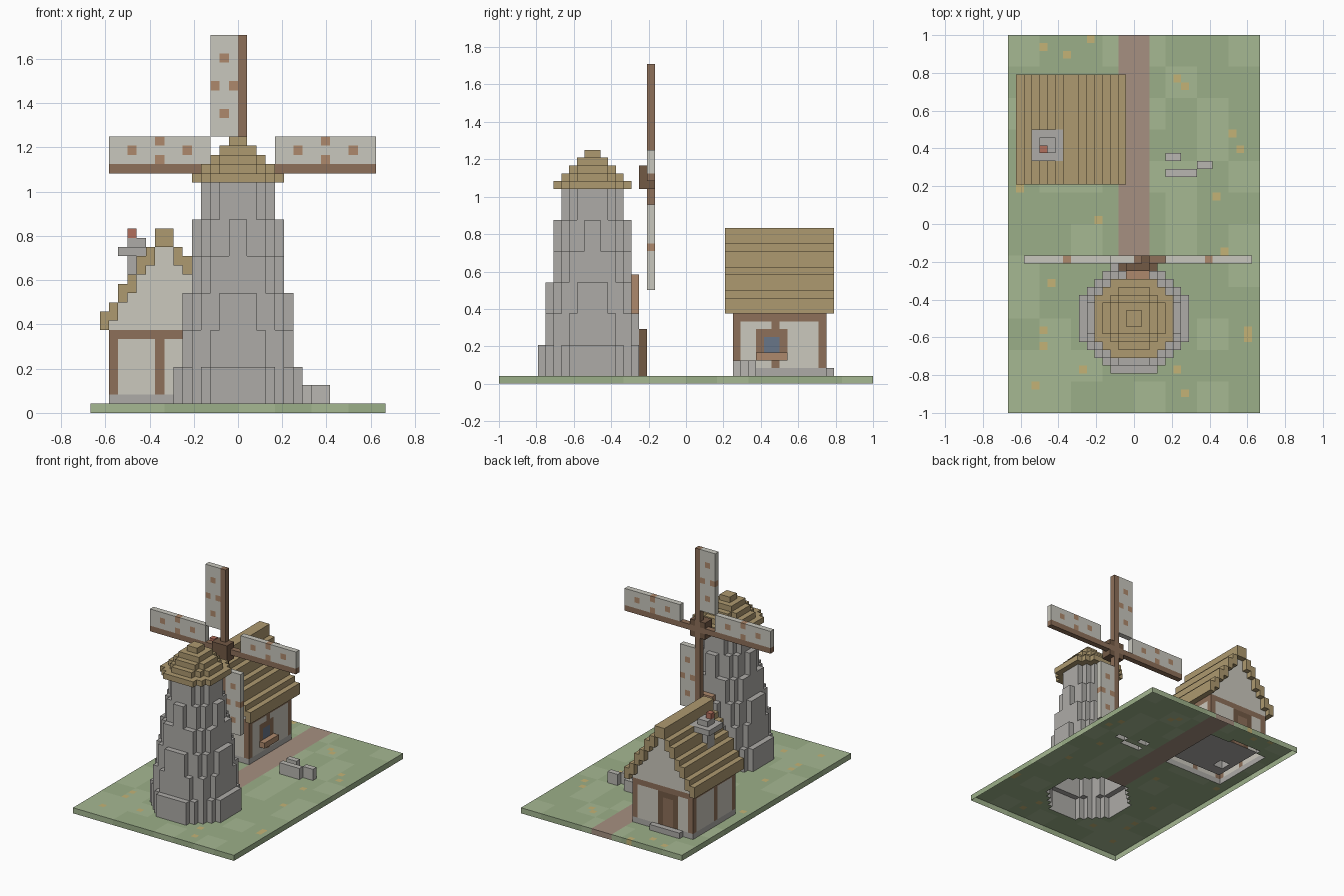
import bpy, random
from math import floor

if "Cube" in bpy.data.objects:
    bpy.data.objects.remove(bpy.data.objects["Cube"])

U = 1 / 24                      # one block
random.seed(4)
COLORS = {
    "grass": (0.33, 0.43, 0.25), "light_grass": (0.38, 0.48, 0.29), "flower": (0.55, 0.45, 0.18),
    "path": (0.38, 0.28, 0.22), "stone": (0.42, 0.41, 0.39), "light_stone": (0.48, 0.47, 0.44),
    "plaster": (0.60, 0.58, 0.51), "wood": (0.27, 0.16, 0.10), "dark_wood": (0.17, 0.10, 0.06),
    "thatch": (0.42, 0.32, 0.16), "glass": (0.14, 0.18, 0.25), "cloth": (0.58, 0.57, 0.51),
    "patch": (0.42, 0.25, 0.15), "ember": (0.45, 0.16, 0.11),
}
mats = {}
for name, c in COLORS.items():
    mats[name] = bpy.data.materials.new(name)
    mats[name].diffuse_color = (*c, 1)

grid = {}                       # (i, j, k) -> (part, colour)


def box(part, color, xs, ys, zs):
    """Fill a half-open block range."""
    for i in range(*xs):
        for j in range(*ys):
            for k in range(*zs):
                grid[i, j, k] = (part, color)


def disc(part, color, r, zs):
    """Round layer about the tower axis."""
    for i in range(8, 24):
        for j in range(4, 20):
            if (i - 15.5) ** 2 + (j - 11.5) ** 2 <= r * r:
                box(part, color, (i, i + 1), (j, j + 1), zs)


# ground, grass patches, flowers and path
box("ground", "grass", (0, 32), (0, 48), (0, 1))
for a in range(0, 32, 4):
    for b in range(0, 48, 4):
        if random.random() < 0.3:
            box("ground", "light_grass", (a, a + 4), (b, b + 4), (0, 1))
flowers = [(4, 46), (7, 45), (10, 47), (21, 42), (22, 41), (28, 35), (29, 33), (26, 27), (27, 20), (11, 24),
           (1, 28), (5, 16), (4, 10), (4, 8), (3, 3), (9, 5), (21, 5), (22, 2), (30, 10), (30, 9)]
for i, j in flowers:
    grid[i, j, 0] = ("ground", "flower")
box("ground", "path", (14, 18), (18, 48), (0, 1))

# tapering stone tower and stepped cap
for n in range(6):
    disc("tower", "stone", 7 - 0.6 * n, (1 + 4 * n, 5 + 4 * n) if n else (1, 5))
for n in range(5):
    disc("tower_cap", "thatch", 5.2 - n, (25 + n, 26 + n))

# tower door and window, facing the path
box("tower_door", "dark_wood", (14, 19), (18, 19), (1, 7))
box("tower_door", "wood", (15, 18), (18, 19), (1, 6))
box("tower_window", "patch", (15, 18), (17, 18), (9, 14))
box("tower_window", "glass", (16, 17), (17, 18), (10, 13))

# hub and cross spars
box("hub", "dark_wood", (15, 18), (18, 20), (25, 28))
box("spars", "wood", (2, 31), (19, 20), (26, 27))
box("spars", "wood", (16, 17), (19, 20), (12, 41))


# four sails with patches: d runs outward from the hub, s sideways
def sail(place):
    for d in range(4, 15):
        for s in range(1, 4):
            patched = (d in (6, 12) and s == 2) or (d == 9 and s != 2)
            i, k = place(d, s)
            grid[i, 19, k] = ("sails", "patch" if patched else "cloth")


sail(lambda d, s: (16 - d, 26 + s))
sail(lambda d, s: (16 + d, 26 + s))
sail(lambda d, s: (16 - s, 26 + d))
sail(lambda d, s: (16 + s, 26 - d))

# cottage base slab and doorstep
box("cottage_base", "stone", (2, 14), (30, 42), (1, 2))
box("doorstep", "stone", (4, 10), (42, 43), (1, 2))

# plaster walls with timber frame
for j in (30, 41):
    box("walls", "plaster", (2, 14), (j, j + 1), (2, 9))
    for i in range(2, 14):
        c = min(i - 1, 14 - i)
        box("walls", "plaster", (i, i + 1), (j, j + 1), (9, 9 + floor(1.5 * c)))
    box("timber", "wood", (2, 14), (j, j + 1), (8, 9))
for i in (2, 13):
    box("walls", "plaster", (i, i + 1), (31, 41), (2, 10))
    box("timber", "wood", (i, i + 1), (30, 42), (8, 9))
    for j in (30, 35, 41):
        box("timber", "wood", (i, i + 1), (j, j + 1), (2, 9))
box("timber", "wood", (7, 8), (30, 31), (2, 9))

# cottage door and window with sill
box("cottage_door", "dark_wood", (5, 9), (41, 42), (2, 8))
box("cottage_door", "wood", (6, 8), (41, 42), (2, 7))
box("cottage_window", "wood", (13, 14), (33, 37), (3, 7))
box("cottage_window", "glass", (13, 14), (34, 36), (4, 6))
box("cottage_window", "patch", (14, 15), (33, 37), (3, 4))

# stepped gable roof
for i in range(1, 15):
    c = min(i - 1, 14 - i)
    top = 11 + floor(1.5 * c)
    box("cottage_roof", "thatch", (i, i + 1), (29, 43), (top - 2, top))

# chimney with wide collar and ember
box("chimney", "stone", (4, 6), (33, 35), (2, 19))
box("chimney", "stone", (3, 7), (32, 36), (17, 18))
box("chimney", "ember", (4, 5), (33, 34), (19, 20))

# loose stones
box("stones", "light_stone", (20, 24), (30, 31), (1, 3))
box("stones", "light_stone", (24, 26), (31, 32), (1, 3))
box("stones", "light_stone", (20, 22), (32, 33), (1, 3))

# turn each part's exposed block sides into a mesh, open underneath
SIDES = {
    (1, 0, 0): ((1, 0, 0), (1, 1, 0), (1, 1, 1), (1, 0, 1)),
    (-1, 0, 0): ((0, 1, 0), (0, 0, 0), (0, 0, 1), (0, 1, 1)),
    (0, 1, 0): ((1, 1, 0), (0, 1, 0), (0, 1, 1), (1, 1, 1)),
    (0, -1, 0): ((0, 0, 0), (1, 0, 0), (1, 0, 1), (0, 0, 1)),
    (0, 0, 1): ((0, 0, 1), (1, 0, 1), (1, 1, 1), (0, 1, 1)),
    (0, 0, -1): ((0, 1, 0), (1, 1, 0), (1, 0, 0), (0, 0, 0)),
}
for part in dict.fromkeys(p for p, _ in grid.values()):
    verts, faces, tints = {}, [], []
    for (i, j, k), (p, color) in grid.items():
        if p != part:
            continue
        for (a, b, c), corners in SIDES.items():
            if (i + a, j + b, k + c) in grid or k + c < 0:
                continue
            faces.append([verts.setdefault((i + x, j + y, k + z), len(verts)) for x, y, z in corners])
            tints.append(color)
    mesh = bpy.data.meshes.new(part)
    mesh.from_pydata([((x - 16) * U, (y - 24) * U, z * U) for x, y, z in verts], [], faces)
    used = list(dict.fromkeys(tints))
    for color in used:
        mesh.materials.append(mats[color])
    for poly, color in zip(mesh.polygons, tints):
        poly.material_index = used.index(color)
    bpy.context.collection.objects.link(bpy.data.objects.new(part, mesh))

for m in bpy.data.materials:
    if m.users and not m.is_grease_pencil:
        m.use_nodes = True
        m.node_tree.nodes["Principled BSDF"].inputs["Base Color"].default_value = m.diffuse_color
